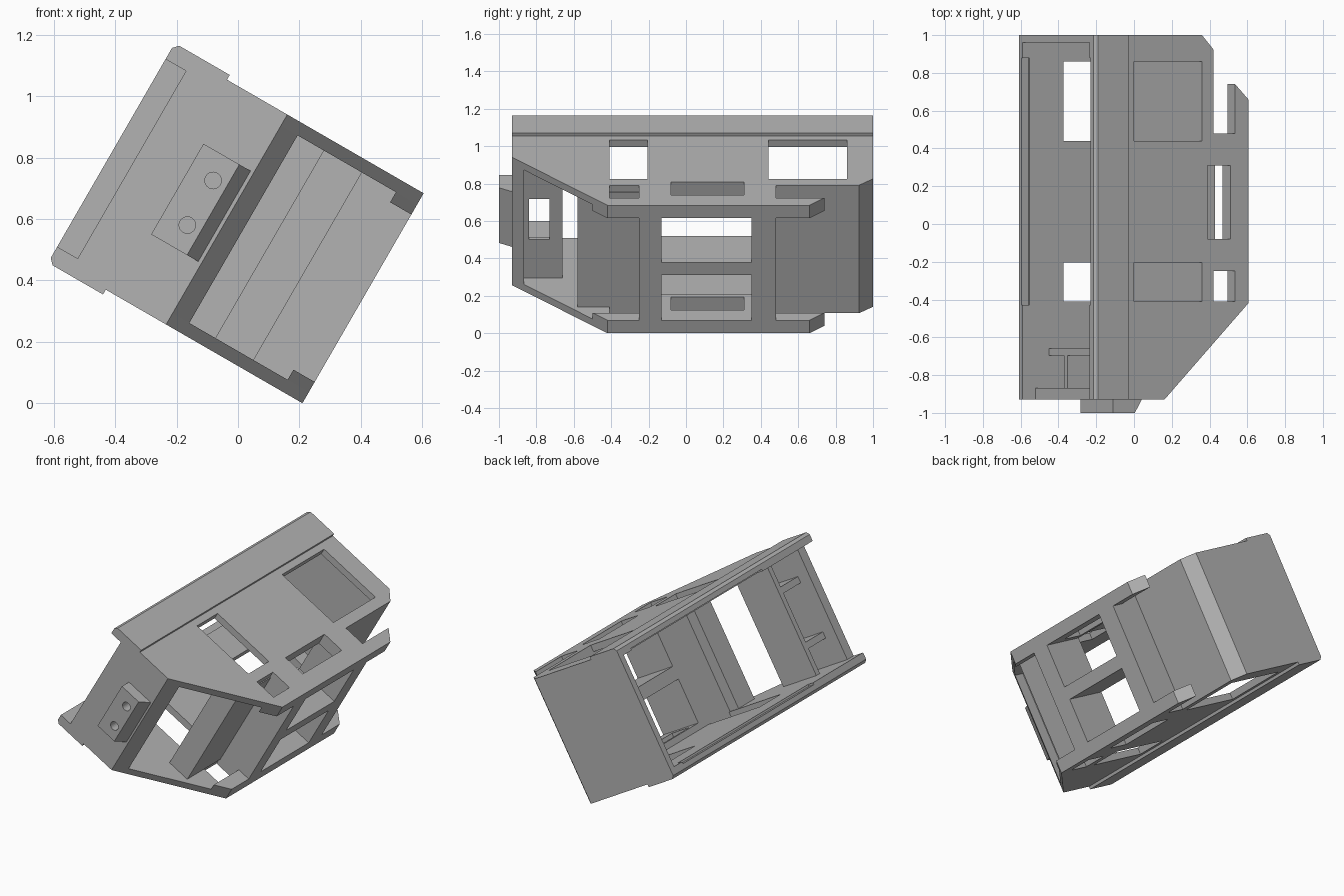
import bpy, bmesh, math
from mathutils import Vector

cube = bpy.data.objects.get("Cube")
if cube:
    bpy.data.objects.remove(cube, do_unlink=True)

# One grey material
grey = bpy.data.materials.new("plain_grey")
grey.use_nodes = True
grey.diffuse_color = (0.45, 0.45, 0.45, 1)
grey.node_tree.nodes["Principled BSDF"].inputs["Base Color"].default_value = (0.45, 0.45, 0.45, 1)

# Tilted frame: u across the two side plates, w from the frame side to the open side
WIDTH, SKIN, DEPTH = 0.79, 0.042, 0.947
U = Vector((0.5, 0, math.sqrt(0.75)))
W = Vector((-math.sqrt(0.75), 0, 0.5))
BASE = Vector((0.21, 0, 0))


def place(u, w, y):
    return BASE + U * u + W * w + Vector((0, y, 0))


def loft(name, ring_a, ring_b):
    """Solid between two matching rings of points."""
    bm = bmesh.new()
    a = [bm.verts.new(p) for p in ring_a]
    b = [bm.verts.new(p) for p in ring_b]
    bm.faces.new(a)
    bm.faces.new(b[::-1])
    for i in range(len(a)):
        j = (i + 1) % len(a)
        bm.faces.new((a[j], a[i], b[i], b[j]))
    bmesh.ops.recalc_face_normals(bm, faces=bm.faces)
    mesh = bpy.data.meshes.new(name)
    bm.to_mesh(mesh)
    bm.free()
    mesh.materials.append(grey)
    obj = bpy.data.objects.new(name, mesh)
    bpy.context.collection.objects.link(obj)
    return obj


def slab(name, outline, u0, u1):
    """Outline of (y, w) points, extruded across u."""
    return loft(name, [place(u0, w, y) for y, w in outline],
                [place(u1, w, y) for y, w in outline])


def rail(name, profile, y0, y1):
    """Profile of (u, w) points, extruded along y."""
    return loft(name, [place(u, w, y0) for u, w in profile],
                [place(u, w, y1) for u, w in profile])


def box(name, y0, y1, w0, w1, u0, u1):
    return slab(name, [(y0, w0), (y1, w0), (y1, w1), (y0, w1)], u0, u1)


def cut(target, cutter):
    cutter.hide_render = True
    mod = target.modifiers.new("cut", 'BOOLEAN')
    mod.operation = 'DIFFERENCE'
    mod.solver = 'EXACT'
    mod.object = cutter
    bpy.context.view_layer.objects.active = target
    bpy.ops.object.modifier_apply(modifier=mod.name)
    bpy.data.objects.remove(cutter, do_unlink=True)


plate_outline = [(-0.93, 0.513), (-0.42, 0), (0.66, 0), (0.74, 0.08), (0.48, 0.08),
                 (0.48, 0.214), (0.925, 0.214), (1, 0.283), (1, DEPTH), (-0.93, DEPTH)]
lip_outline = [(-0.5, 0.08), (-0.42, 0), (0.66, 0), (0.74, 0.08)]
plate_holes = [(-0.41, -0.25, 0.08, 0.214), (-0.08, 0.31, 0.11, 0.25),
               (-0.41, -0.205, 0.283, 0.698), (0.44, 0.86, 0.283, 0.698)]

# Side plates with windows, edge lips, centre caps and outer grip strips
for side in ("lower", "upper"):
    def m(u):
        return u if side == "lower" else WIDTH - u

    plate = slab(side + "_plate", plate_outline, m(0), m(SKIN))
    for y0, y1, w0, w1 in plate_holes:
        cut(plate, box("hole_cutter", y0, y1, w0, w1, m(-0.05), m(0.1)))
    # shallow rebate for the open edge
    cut(plate, box("rebate_cutter", -0.43, 0.88, 0.905, 1.0, m(0.03), m(0.1)))
    slab(side + "_lip", lip_outline, m(SKIN), m(0.08))
    cap = box(side + "_centre_cap", -0.13, 0.35, 0.08, 0.283, m(SKIN), m(0.08))
    cut(cap, box("slot_cutter", -0.08, 0.31, 0.11, 0.25, m(0), m(0.2)))
    rail(side + "_grip_strip",
         [(m(0), 0.74), (m(-0.018), 0.74), (m(-0.018), 0.93), (m(0), DEPTH)], -0.93, 1)

INNER = (SKIN, WIDTH - SKIN)

# End wall that wraps round a chamfer into the recessed panel
slab("back_wall", [(0.48, 0.214), (0.925, 0.214), (1, 0.283), (1, DEPTH),
                   (0.96, DEPTH), (0.96, 0.283), (0.48, 0.283)], *INNER)

# Front recessed panel with its thicker flange
slab("front_panel", [(-0.58, 0.208), (-0.25, 0.208), (-0.25, 0.283),
                     (-0.42, 0.283), (-0.42, 0.352), (-0.58, 0.352)], *INNER)

# Centre frame posts and crossbar
box("front_post", -0.25, -0.13, 0, 0.283, *INNER)
box("back_post", 0.35, 0.48, 0, 0.283, *INNER)
box("crossbar", -0.13, 0.35, 0, 0.283, 0.358, 0.438)

# Front wall, mitred to the slanted opening
slab("front_wall", [(-0.93, 0.513), (-0.867, 0.45), (-0.867, 0.87), (-0.93, 0.87)], *INNER)

# Connector block with two round sockets
block = slab("connector_block", [(-0.93, 0.525), (-1, 0.567), (-1, 0.702), (-0.93, 0.702)],
             0.23, 0.571)
for u in (0.315, 0.483):
    ring = [(u + 0.027 * math.cos(i * math.tau / 24), 0.615 + 0.027 * math.sin(i * math.tau / 24))
            for i in range(24)]
    cut(block, rail("socket_cutter", ring, -1.1, -0.94))

# Front compartment: holed plate, divider and two shelves
inner_plate = box("compartment_plate", -0.867, -0.66, 0.52, 0.55, *INNER)
cut(inner_plate, box("window_cutter", -0.84, -0.73, 0.4, 0.7, 0.277, 0.53))
box("compartment_divider", -0.695, -0.66, 0.55, 0.787, *INNER)
for name, u in (("lower_shelf", 0.2), ("upper_shelf", 0.55)):
    box(name, -0.867, -0.695, 0.55, 0.787, u, u + 0.04)
